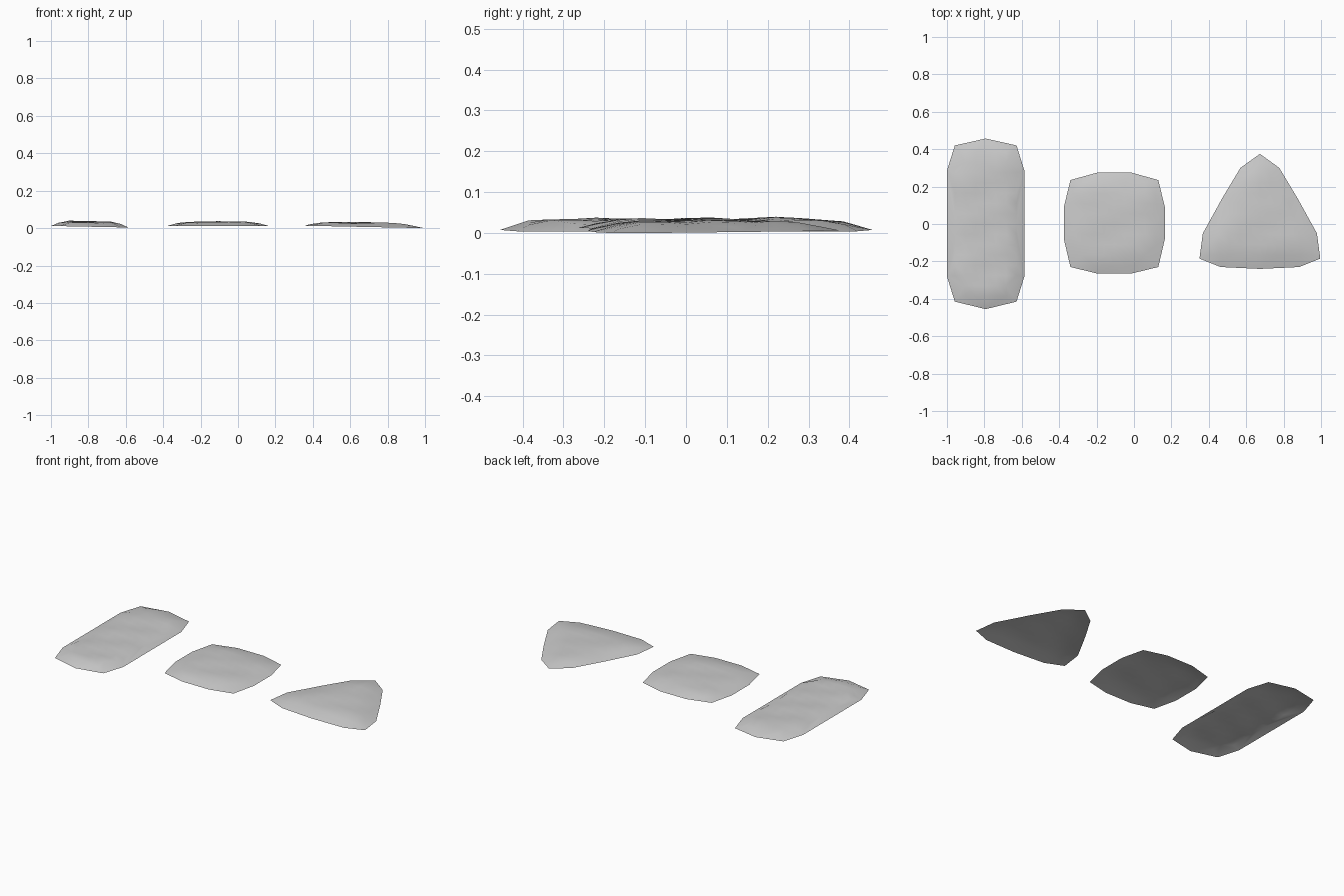
import bpy
import bmesh
from math import sin, pi
from mathutils import Vector
from mathutils.geometry import delaunay_2d_cdt

if "Cube" in bpy.data.objects:
    bpy.data.objects.remove(bpy.data.objects["Cube"], do_unlink=True)

grey = bpy.data.materials.new("stone_grey")
grey.use_nodes = True
grey.diffuse_color = (0.6, 0.6, 0.6, 1)
grey.node_tree.nodes["Principled BSDF"].inputs["Base Color"].default_value = (0.6, 0.6, 0.6, 1)


def inner_distance(p, outline):
    """Signed distance from a point to the nearest side of a clockwise convex outline."""
    nearest = 10
    for a, b in zip(outline, outline[1:] + outline[:1]):
        side = (b - a).normalized()
        nearest = min(nearest, side.y * (p.x - a.x) - side.x * (p.y - a.y))
    return nearest


def slab(name, centre, half, rim, tilt, rise, ramp, bump):
    """Thin domed sheet whose right half outline is mirrored to the left."""
    right = [Vector(p) for p in half]
    left = [Vector((-p.x, p.y)) for p in reversed(right) if p.x > 0]
    outline = right + left

    # Interior grid points, kept clear of the rim
    pitch = 0.055
    grid = [Vector((i * pitch, j * pitch)) for i in range(-6, 7) for j in range(-8, 9)]
    points = outline + [p for p in grid if inner_distance(p, outline) > 0.03]
    n = len(outline)
    sides = [(i, (i + 1) % n) for i in range(n)]
    verts, _, faces, *_ = delaunay_2d_cdt(points, sides, [], 1, 1e-5)

    # Sloping border, nearly flat crown, gentle diagonal ripples
    bm = bmesh.new()
    made = []
    for p in verts:
        t = min(max(inner_distance(p, outline) / ramp, 0), 1)
        dome = 1 - (1 - t) ** 2
        ripple = sin(2 * pi * (p.y - 0.45 * p.x) / 0.21) + 0.6 * sin(17 * p.x + 9 * p.y + 1)
        z = rim + tilt * p.x + dome * (rise + bump * ripple)
        made.append(bm.verts.new((p.x + centre, p.y, z)))
    for f in faces:
        bm.faces.new([made[i] for i in f])
    bm.normal_update()
    for f in bm.faces:
        if f.normal.z < 0:
            f.normal_flip()
        f.smooth = True
    mesh = bpy.data.meshes.new(name)
    bm.to_mesh(mesh)
    bm.free()
    mesh.materials.append(grey)
    obj = bpy.data.objects.new(name, mesh)
    bpy.context.collection.objects.link(obj)


# Long rectangular slab
slab("long_slab", -0.793,
     [(0, .457), (.165, .42), (.207, .285), (.207, -.28), (.165, -.415), (0, -.455)],
     0.0075, -0.02, 0.026, 0.11, 0.003)

# Rounded square slab
slab("square_slab", -0.105,
     [(.09, .275), (.235, .235), (.27, .09), (.27, -.08), (.235, -.23), (.09, -.265)],
     0.012, -0.002, 0.021, 0.13, 0.0025)

# Three-cornered slab
slab("triangular_slab", 0.673,
     [(0, .375), (.104, .3), (.2, .14), (.305, -.05), (.323, -.185), (.21, -.23), (0, -.24)],
     0.0065, -0.02, 0.023, 0.15, 0.002)
